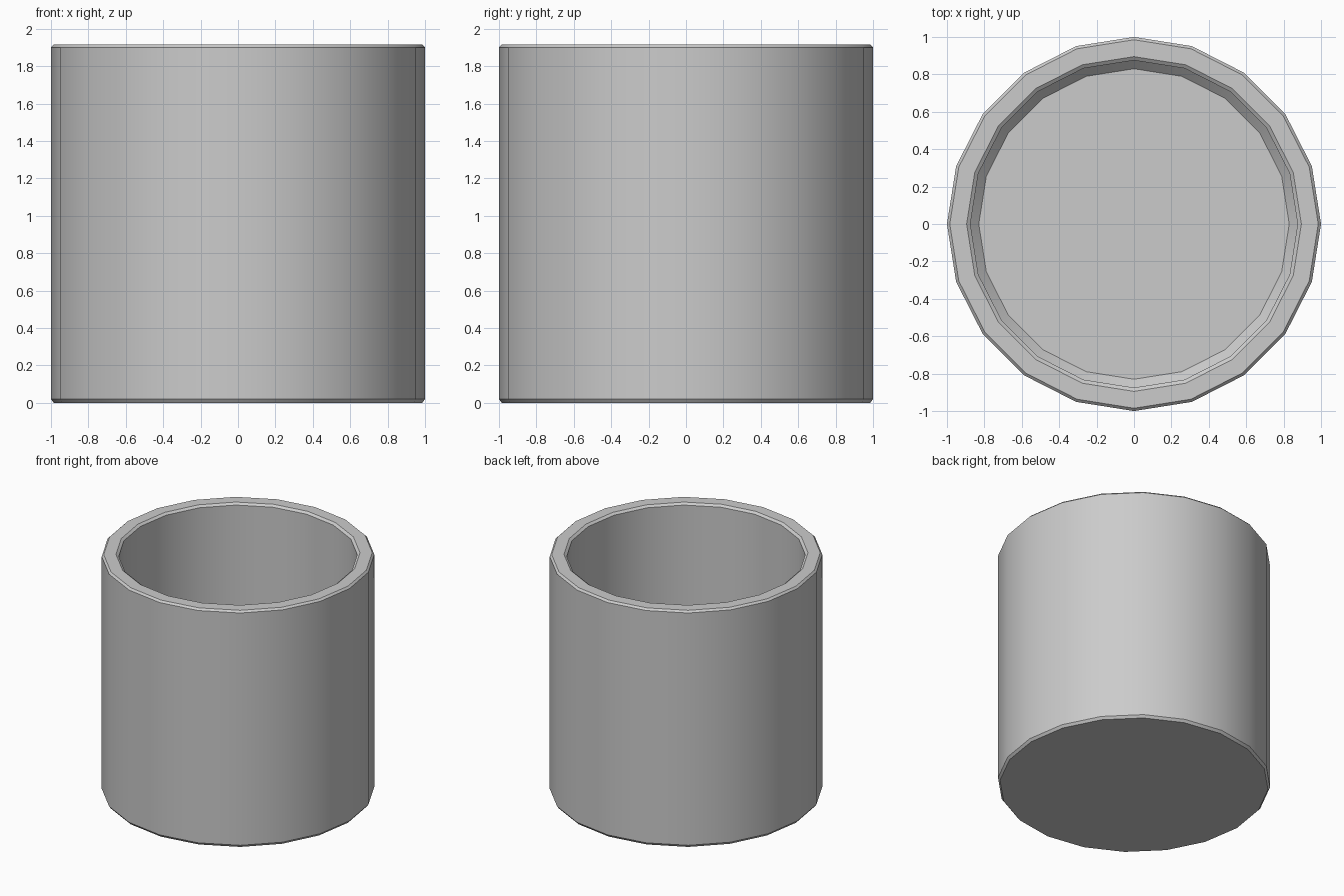
import bpy, bmesh
from math import cos, sin, tau, radians

if "Cube" in bpy.data.objects:
    bpy.data.objects.remove(bpy.data.objects["Cube"])

SIDES = 20

# Cross-section (radius, height) from outer base, over the rim, to the inner floor
profile = [(0.985, 0.0), (1.0, 0.02), (1.0, 1.9), (0.985, 1.915),
           (0.895, 1.915), (0.875, 1.9), (0.875, 0.145), (0.83, 0.1)]

# Cup body: rings around z, bridged with quads
bm = bmesh.new()
rings = [[bm.verts.new((r * cos(tau * i / SIDES), r * sin(tau * i / SIDES), z))
          for i in range(SIDES)] for r, z in profile]
for low, high in zip(rings, rings[1:]):
    for i in range(SIDES):
        j = (i + 1) % SIDES
        bm.faces.new((low[i], low[j], high[j], high[i]))

# Underside and inner floor
bm.faces.new(rings[0][::-1])
bm.faces.new(rings[-1])
bmesh.ops.recalc_face_normals(bm, faces=bm.faces)

mesh = bpy.data.meshes.new("cup")
bm.to_mesh(mesh)
bm.free()
cup = bpy.data.objects.new("cup", mesh)
bpy.context.collection.objects.link(cup)

# Smooth walls, crisp chamfers
bpy.context.view_layer.objects.active = cup
cup.select_set(True)
bpy.ops.object.shade_smooth_by_angle(angle=radians(30))
